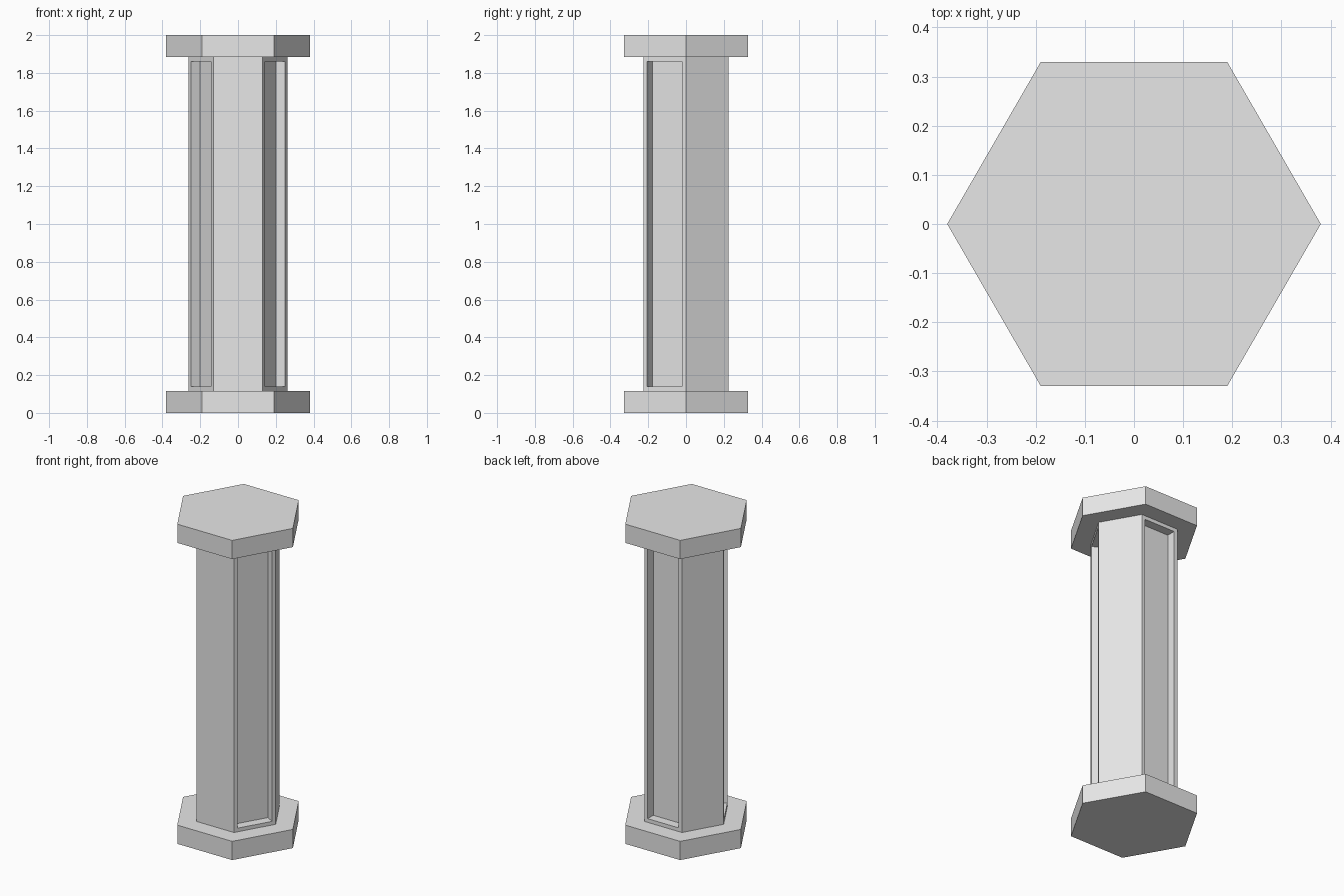
import bpy, bmesh, math
from mathutils import Vector

cube = bpy.data.objects.get("Cube")
if cube:
    bpy.data.objects.remove(cube, do_unlink=True)

stone = bpy.data.materials.new("light grey stone")
stone.use_nodes = True
colour = (0.8, 0.8, 0.8, 1)
stone.diffuse_color = colour
stone.node_tree.nodes["Principled BSDF"].inputs["Base Color"].default_value = colour

CAP_R, CAP_H = 0.38, 0.117
SHAFT_R, MARGIN, DEPTH, HEIGHT = 0.261, 0.023, 0.056, 2.0


def hex_prism(bm, radius, z0, z1):
    """Six-sided prism with corners on the x axis; returns its side faces."""
    rings = [[bm.verts.new((radius * math.cos(i * math.pi / 3),
                            radius * math.sin(i * math.pi / 3), z))
              for i in range(6)] for z in (z0, z1)]
    low, high = rings
    bm.faces.new(low[::-1])
    bm.faces.new(high)
    return [bm.faces.new((low[i], low[(i + 1) % 6], high[(i + 1) % 6], high[i]))
            for i in range(6)]


def finish(bm, name):
    mesh = bpy.data.meshes.new(name)
    bm.normal_update()
    bm.to_mesh(mesh)
    bm.free()
    mesh.materials.append(stone)
    obj = bpy.data.objects.new(name, mesh)
    bpy.context.collection.objects.link(obj)
    return obj


# Base and capital slabs
for name, z in (("base_slab", 0), ("top_slab", HEIGHT - CAP_H)):
    bm = bmesh.new()
    hex_prism(bm, CAP_R, z, z + CAP_H)
    finish(bm, name)

# Shaft with a sunken panel on every other side, including the back
bm = bmesh.new()
sides = hex_prism(bm, SHAFT_R, CAP_H, HEIGHT - CAP_H)
bm.normal_update()
panels = sides[1::2]
bmesh.ops.inset_individual(bm, faces=panels, thickness=MARGIN, use_even_offset=True)
for face in bmesh.ops.extrude_discrete_faces(bm, faces=panels)["faces"]:
    face.normal_update()
    bmesh.ops.translate(bm, verts=face.verts[:], vec=Vector(face.normal) * -DEPTH)
finish(bm, "shaft")
